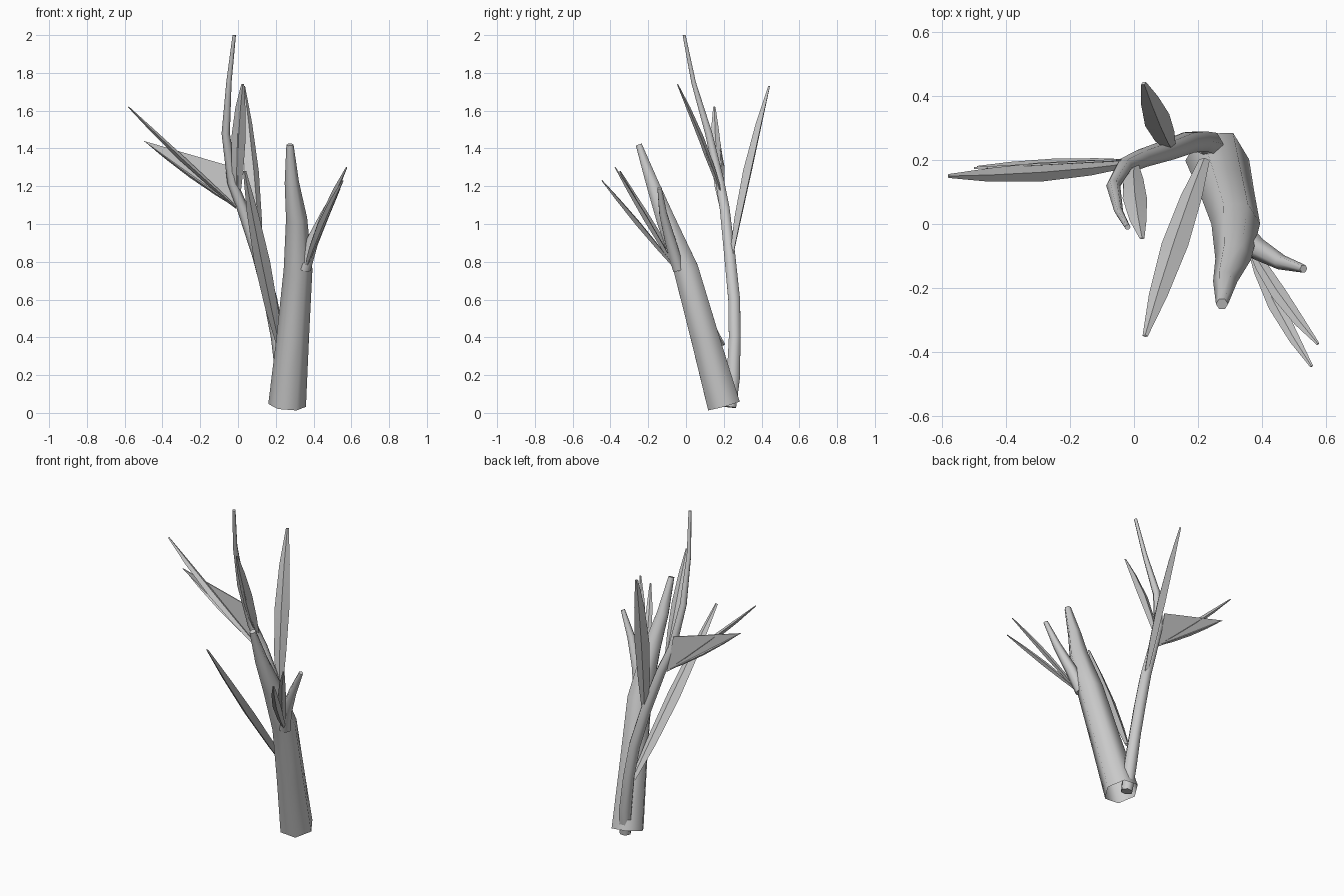
import bpy, bmesh, math
from mathutils import Vector

cube = bpy.data.objects.get("Cube")
if cube:
    bpy.data.objects.remove(cube, do_unlink=True)

grey = bpy.data.materials.new("pale_grey_bark")
grey.use_nodes = True
colour = (0.6, 0.6, 0.6, 1)
grey.diffuse_color = colour
grey.node_tree.nodes["Principled BSDF"].inputs["Base Color"].default_value = colour


def finish(name, bm, angle):
    mesh = bpy.data.meshes.new(name)
    bm.to_mesh(mesh)
    bm.free()
    obj = bpy.data.objects.new(name, mesh)
    bpy.context.collection.objects.link(obj)
    mesh.materials.append(grey)
    bpy.ops.object.select_all(action='DESELECT')
    obj.select_set(True)
    bpy.context.view_layer.objects.active = obj
    bpy.ops.object.shade_smooth_by_angle(angle=math.radians(angle))
    return obj


def limb(name, path, sides=6, across=(1, 0, 0), flat=1.0, open_base=False, angle=62):
    """Tapered tube through (x, y, z, radius) points; flat squashes it."""
    bm = bmesh.new()
    pts = [Vector(p[:3]) for p in path]
    rings = []
    for i, p in enumerate(pts):
        tangent = (pts[min(i + 1, len(pts) - 1)] - pts[max(i - 1, 0)]).normalized()
        u = Vector(across)
        u = (u - tangent * u.dot(tangent)).normalized()
        v = tangent.cross(u)
        r = path[i][3]
        ring = []
        for k in range(sides):
            a = math.tau * k / sides
            ring.append(bm.verts.new(p + u * r * math.cos(a) + v * r * flat * math.sin(a)))
        rings.append(ring)
    for a, b in zip(rings, rings[1:]):
        for k in range(sides):
            n = (k + 1) % sides
            bm.faces.new((a[k], a[n], b[n], b[k]))
    bm.faces.new(rings[-1])
    if not open_base:
        bm.faces.new(rings[0][::-1])
    return finish(name, bm, angle)


def blade(name, base, tip, width, across, flat=0.4, bow=(0, 0, 0)):
    """Slender leaf shoot, widest near its middle."""
    a, b, w = Vector(base), Vector(tip), Vector(bow)
    path = []
    for t, s in ((0, 0.4), (0.22, 0.8), (0.5, 1), (0.78, 0.7), (1, 0.2)):
        p = a.lerp(b, t) + w * 4 * t * (1 - t)
        path.append((*p, width * s))
    return limb(name, path, 4, across, flat, angle=30)


# Leaning trunk, open at the bottom
limb("trunk", [(0.26, 0.2, 0.04, 0.1), (0.29, 0.1, 0.4, 0.086),
               (0.318, 0.0, 0.76, 0.076), (0.31, -0.11, 1.03, 0.056),
               (0.285, -0.18, 1.22, 0.038), (0.275, -0.25, 1.42, 0.019)],
     open_base=True)

# Thin second stem rising behind the trunk
limb("second_stem", [(0.25, 0.235, 0.03, 0.035), (0.24, 0.25, 0.18, 0.04),
                     (0.21, 0.258, 0.4, 0.036), (0.172, 0.255, 0.6, 0.036),
                     (0.11, 0.232, 0.83, 0.034), (0.025, 0.205, 1.08, 0.03),
                     (-0.03, 0.18, 1.22, 0.027), (-0.065, 0.12, 1.48, 0.022),
                     (-0.048, 0.04, 1.75, 0.014), (-0.02, -0.01, 2.0, 0.009)])

# Short side branch
limb("side_branch", [(0.35, -0.04, 0.76, 0.035), (0.39, -0.08, 0.9, 0.034),
                     (0.46, -0.12, 1.05, 0.024), (0.53, -0.14, 1.19, 0.013)])

# Long shoots on the trunk and stem
blade("trunk_shoot", (0.22, 0.2, 0.36), (0.035, -0.35, 1.28), 0.042, (1, 0, 0), 0.5, (0, 0.01, -0.02))
blade("back_shoot", (0.115, 0.24, 0.83), (0.03, 0.44, 1.73), 0.042, (1, 0.5, 0), 0.6, (0, -0.015, 0))

# Paired shoots beside the side branch
blade("side_shoot_upper", (0.36, -0.06, 0.77), (0.575, -0.375, 1.3), 0.024, (1, 0.6, 0), 0.6, (-0.015, 0, 0))
blade("side_shoot_lower", (0.36, -0.06, 0.77), (0.555, -0.445, 1.23), 0.024, (1, 0.6, 0), 0.6, (-0.015, 0, 0))

# Upper front shoots
blade("upper_front_shoot", (0.0, 0.185, 1.17), (0.025, -0.045, 1.74), 0.038, (1, 0, 0), 0.4, (-0.01, 0.01, 0))
blade("upper_inner_shoot", (-0.01, 0.185, 1.17), (0.0, 0.03, 1.57), 0.03, (1, 0, 0), 0.4)

# Outstretched shoots
blade("long_right_shoot", (-0.01, 0.19, 1.09), (-0.58, 0.15, 1.62), 0.03, (0, 1, 0), 0.5, (0, -0.008, -0.01))
blade("lower_right_shoot", (-0.01, 0.195, 1.09), (-0.49, 0.178, 1.435), 0.018, (0, 1, 0), 0.5, (0, 0, -0.01))

# Thin triangular web beside the outstretched shoots
bm = bmesh.new()
corners = ((-0.5, 0.175, 1.44), (-0.055, 0.2, 1.31), (-0.01, 0.2, 1.08))
front = [bm.verts.new((x, y - 0.003, z)) for x, y, z in corners]
back = [bm.verts.new((x, y + 0.003, z)) for x, y, z in corners]
bm.faces.new(front)
bm.faces.new(back[::-1])
for k in range(3):
    n = (k + 1) % 3
    bm.faces.new((front[n], front[k], back[k], back[n]))
bmesh.ops.recalc_face_normals(bm, faces=bm.faces)
finish("leaf_web", bm, 30)
